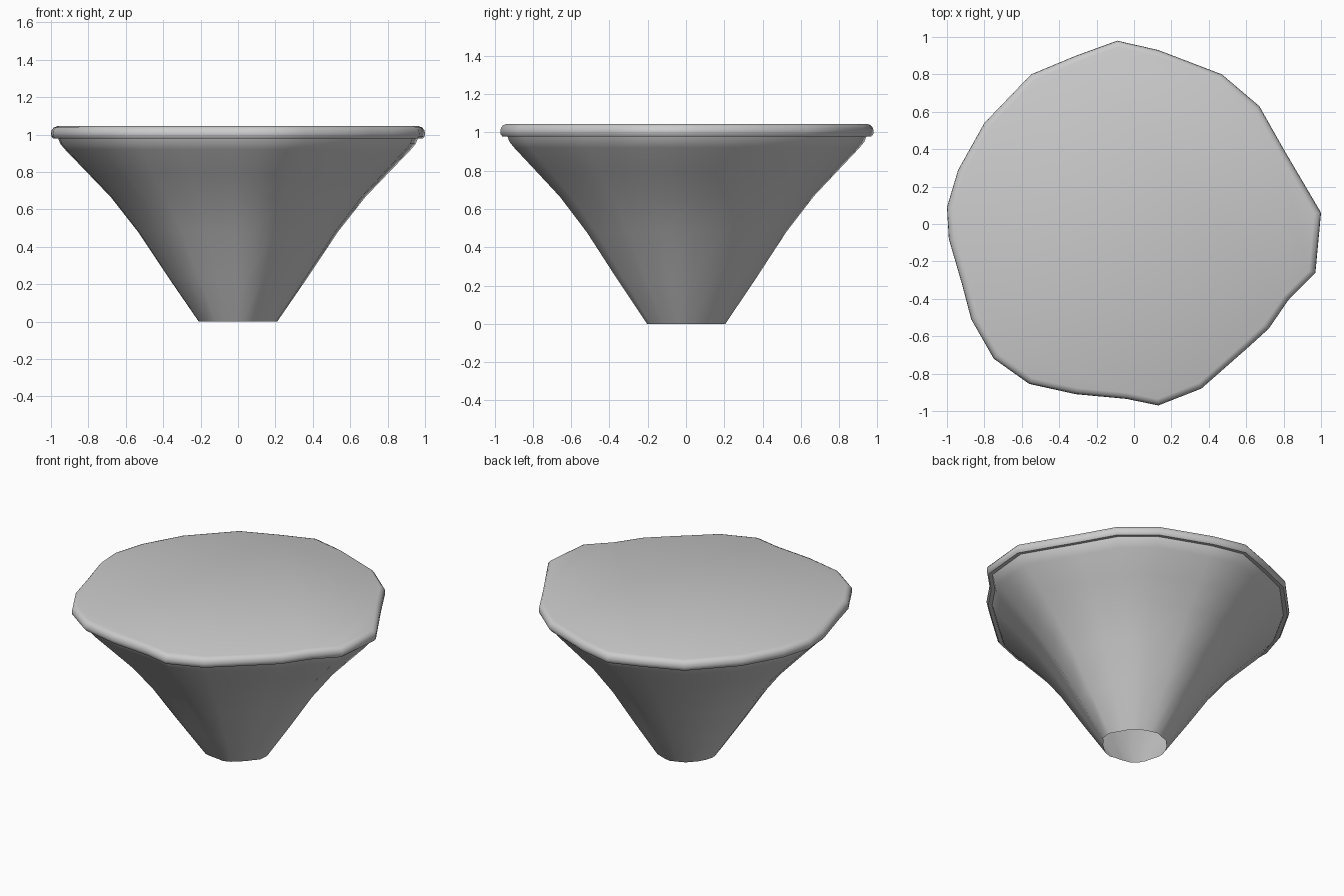
import bpy, bmesh, math

if "Cube" in bpy.data.objects:
    bpy.data.objects.remove(bpy.data.objects["Cube"])

# irregular 24-sided outline seen from above
OUTLINE = [(-0.09, 0.98), (-0.31, 0.90), (-0.55, 0.80), (-0.80, 0.54), (-0.94, 0.29),
           (-1.00, 0.09), (-0.99, -0.08), (-0.92, -0.32), (-0.87, -0.51), (-0.75, -0.72),
           (-0.56, -0.855), (-0.31, -0.91), (-0.04, -0.935), (0.13, -0.97), (0.36, -0.88),
           (0.61, -0.66), (0.72, -0.56), (0.83, -0.40), (0.97, -0.26), (1.00, 0.06),
           (0.80, 0.40), (0.67, 0.63), (0.47, 0.80), (0.13, 0.93)]

# (scale, height) profile: tapered body, under-lip step, rounded rim
PROFILE = [(0.21, 0.0), (0.375, 0.24), (0.535, 0.48), (0.68, 0.665), (0.80, 0.79),
           (0.925, 0.92), (0.95, 0.95), (0.962, 0.98), (0.988, 0.978), (0.998, 0.99),
           (1.0, 1.005), (0.997, 1.022), (0.985, 1.037), (0.965, 1.045)]


def loft(name, outline, profile):
    bm = bmesh.new()
    rings = [[bm.verts.new((x * s, y * s, z)) for x, y in outline] for s, z in profile]
    n = len(outline)
    for a, b in zip(rings, rings[1:]):
        for i in range(n):
            j = (i + 1) % n
            bm.faces.new((a[i], a[j], b[j], b[i]))
    bm.faces.new(rings[-1])  # flat top surface, foot stays open
    mesh = bpy.data.meshes.new(name)
    bm.to_mesh(mesh)
    bm.free()
    obj = bpy.data.objects.new(name, mesh)
    bpy.context.collection.objects.link(obj)
    return obj


# Flared pedestal with rolled rim and flat top
pedestal = loft("flared_pedestal", OUTLINE, PROFILE)
bpy.context.view_layer.objects.active = pedestal
pedestal.select_set(True)
bpy.ops.object.shade_smooth_by_angle(angle=math.radians(40))
